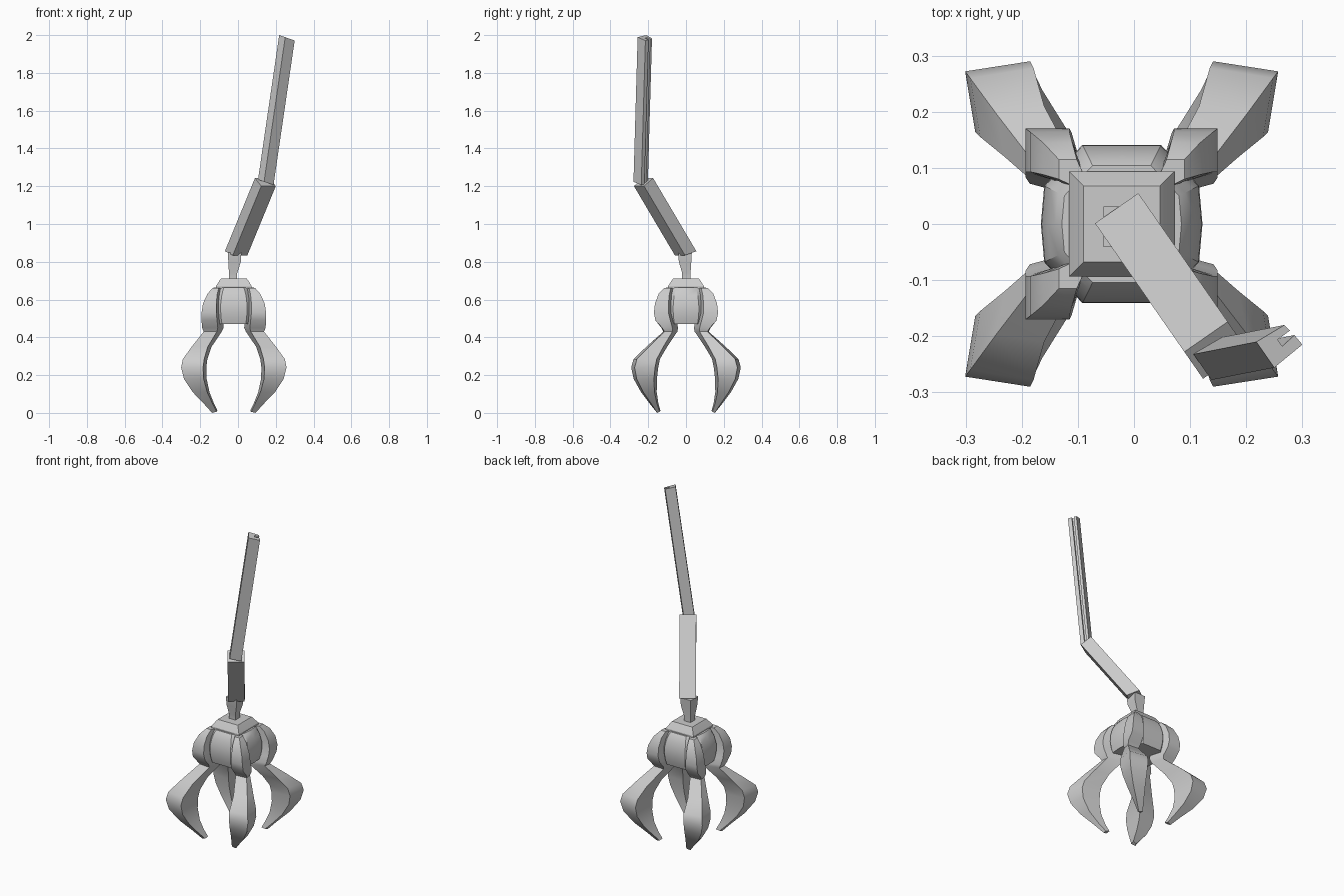
import bpy, bmesh, math
from mathutils import Vector

if "Cube" in bpy.data.objects:
    bpy.data.objects.remove(bpy.data.objects["Cube"])

CX = -0.022  # x of the grab's vertical axis


def loft(name, rings, angle=32):
    """Skin a list of equal-length point rings and cap both ends."""
    bm = bmesh.new()
    vr = [[bm.verts.new(p) for p in r] for r in rings]
    n = len(vr[0])
    for a, b in zip(vr, vr[1:]):
        for i in range(n):
            j = (i + 1) % n
            bm.faces.new((a[i], a[j], b[j], b[i]))
    bm.faces.new(vr[0])
    bm.faces.new(vr[-1])
    bmesh.ops.recalc_face_normals(bm, faces=bm.faces)
    me = bpy.data.meshes.new(name)
    bm.to_mesh(me)
    bm.free()
    ob = bpy.data.objects.new(name, me)
    bpy.context.collection.objects.link(ob)
    bpy.ops.object.select_all(action='DESELECT')
    ob.select_set(True)
    bpy.context.view_layer.objects.active = ob
    bpy.ops.object.shade_smooth_by_angle(angle=math.radians(angle))
    return ob


def square(x, y, z, h):
    return [(x - h, y - h, z), (x + h, y - h, z), (x + h, y + h, z), (x - h, y + h, z)]


# Claws: square section with a ridge on the diagonal
# z, outer x, outer y, inner x, inner y, inner bevel, outer slant
claw = [
    (0.662, .112, .115, .050, .050, .030, .000),
    (0.630, .140, .145, .055, .055, .033, .000),
    (0.580, .163, .164, .060, .060, .033, .000),
    (0.530, .171, .170, .060, .060, .033, .000),
    (0.490, .171, .162, .056, .050, .033, .000),
    (0.450, .168, .130, .055, .042, .030, .004),
    (0.430, .160, .120, .064, .046, .026, .006),
    (0.350, .223, .210, .118, .100, .020, .014),
    (0.285, .270, .278, .140, .138, .017, .018),
    (0.240, .279, .290, .146, .147, .017, .018),
    (0.180, .264, .277, .144, .154, .016, .016),
    (0.110, .218, .238, .129, .155, .012, .012),
    (0.050, .160, .193, .105, .146, .008, .008),
    (0.012, .115, .158, .087, .135, .004, .005),
]
tip_drop = (0.012, 0.005, 0.005, 0)
for sx, side in ((-1, "left"), (1, "right")):
    for sy, end in ((-1, "front"), (1, "back")):
        rings = []
        for k, (z, ox, oy, ix, iy, s, e) in enumerate(claw):
            sec = [(ox, oy - e), (ix + s, oy), (ix, iy), (ox - e, iy + s)]
            zs = [z - d for d in (.012, .006, 0, .006)] if k == len(claw) - 1 else [z] * 4
            rings.append([(CX + sx * x, sy * y, q) for (x, y), q in zip(sec, zs)])
        loft(f"claw_{end}_{side}", rings)

# Body: barrel with slightly bowed sides
outline = [(.144, 0), (.138, .068), (.07, .141), (0, .141), (-.07, .141), (-.138, .068)]
outline += [(-x, -y) for x, y in outline]
barrel = [(.47, .90), (.50, .96), (.54, 1.0), (.58, .99), (.62, .92), (.65, .82), (.664, .74)]
seen = []
for p in outline:
    if p not in seen:
        seen.append(p)
loft("body", [[(CX + x * s, y * s, z) for x, y in seen] for z, s in barrel])

# Cap: flared square plate on top of the body
loft("cap", [square(CX, 0, z, h) for z, h in
             ((.655, .094), (.672, .094), (.702, .075), (.711, .068))], 20)

# Neck: small tapered link
loft("neck", [square(-.026, .002, .70, .022), square(-.026, .002, .74, .022),
              square(-.018, -.005, .80, .033), square(-.018, -.005, .85, .036)], 20)

# Lower arm: leaning box
a, b = Vector((-.01, -.002, .845)), Vector((.145, -.225, 1.222))
d = (b - a).normalized()
w = d.cross(Vector((0, 0, 1))).normalized() * .047
n = w.cross(d).normalized() * .036
corners = [w + n, w - n, -w - n, -w + n]
loft("lower_arm", [[a + c - d * (c.z * .6) for c in corners], [b + c for c in corners]], 20)

# Upper arm: long bar with a slot along one side
bar = [(.218, -.21), (.25, -.256), (.30, -.215), (.286, -.198),
       (.264, -.218), (.256, -.206), (.278, -.190), (.268, -.18)]
top = [Vector((x, y, 2.0 - .35 * (x - .218))) for x, y in bar]
loft("upper_arm", [[p - Vector((.112, .022, .765)) for p in top], top], 20)
